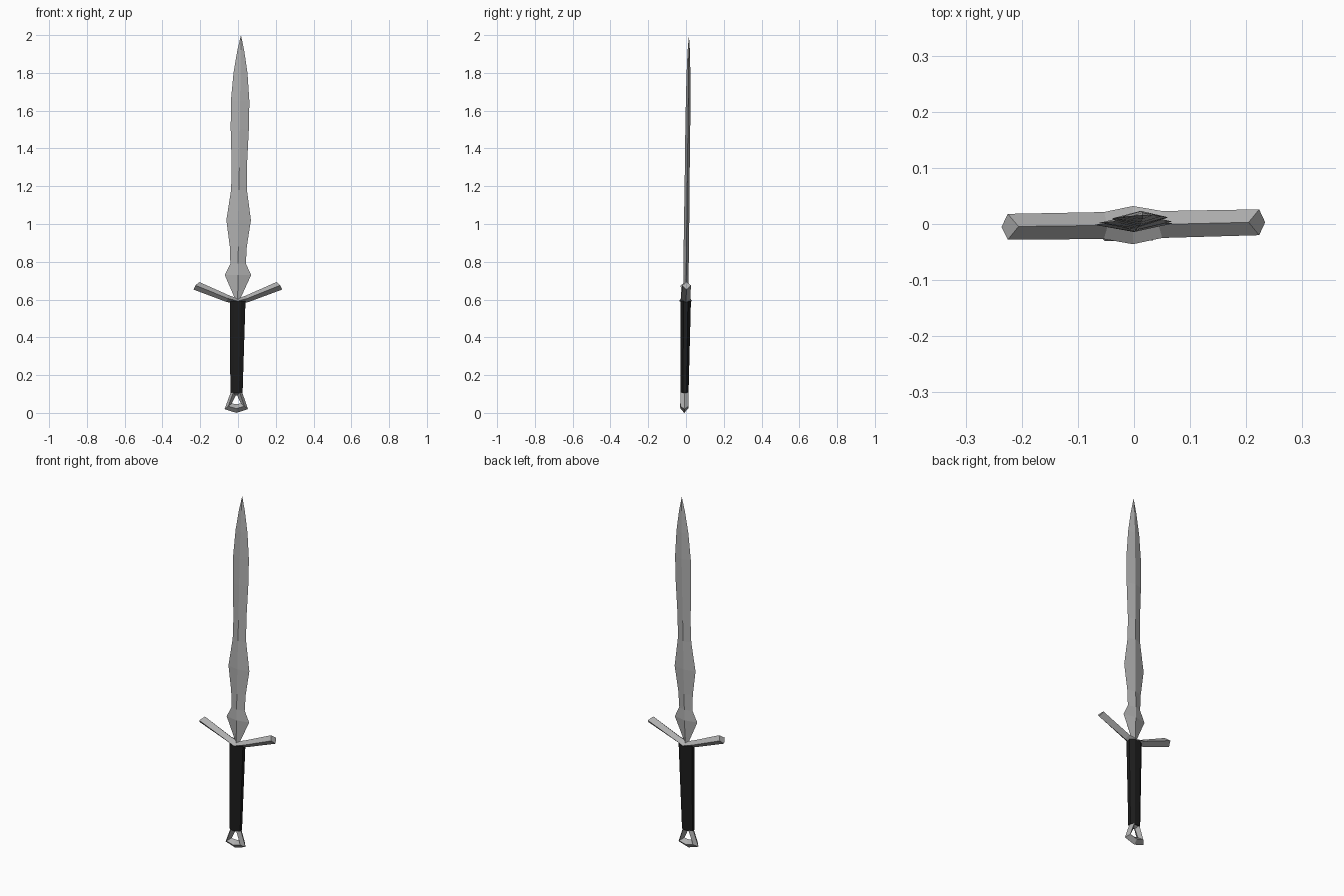
import bpy
import math

if "Cube" in bpy.data.objects:
    bpy.data.objects.remove(bpy.data.objects["Cube"])


def material(name, value):
    m = bpy.data.materials.new(name)
    m.diffuse_color = (value, value, value, 1)
    m.use_nodes = True
    m.node_tree.nodes["Principled BSDF"].inputs["Base Color"].default_value = m.diffuse_color
    return m


STEEL = material("steel grey", 0.43)
LEATHER = material("black leather", 0.012)


def lean(p):
    # the whole sword leans slightly to the right and back
    x, y, z = p
    k = 0.0125 * (z - 0.75)
    return (x + k, y + k + 0.018 * x, z)


def loft(name, rings, mat, closed=False):
    """Skin a list of equal-sized rings; cap the ends or close into a loop."""
    n = len(rings[0])
    verts = [lean(p) for r in rings for p in r]
    count = len(rings)
    faces = []
    for i in range(count if closed else count - 1):
        a, b = i * n, ((i + 1) % count) * n
        for j in range(n):
            k = (j + 1) % n
            faces.append((a + j, a + k, b + k, b + j))
    if not closed:
        faces.append(tuple(reversed(range(n))))
        faces.append(tuple(range((count - 1) * n, count * n)))
    me = bpy.data.meshes.new(name)
    me.from_pydata(verts, [], faces)
    me.materials.append(mat)
    ob = bpy.data.objects.new(name, me)
    bpy.context.collection.objects.link(ob)
    # consistent outward normals
    bpy.context.view_layer.objects.active = ob
    ob.select_set(True)
    bpy.ops.object.mode_set(mode='EDIT')
    bpy.ops.mesh.select_all(action='SELECT')
    bpy.ops.mesh.remove_doubles(threshold=0.0003)
    bpy.ops.mesh.normals_make_consistent(inside=False)
    bpy.ops.object.mode_set(mode='OBJECT')
    ob.select_set(False)
    return ob


# Leaf-shaped blade: diamond sections (height, half width, half thickness)
BLADE = [(0.60, 0.012, 0.012), (0.73, 0.070, 0.014), (0.79, 0.041, 0.014),
         (0.88, 0.045, 0.014), (1.02, 0.065, 0.014), (1.18, 0.042, 0.013),
         (1.30, 0.040, 0.013), (1.50, 0.048, 0.013), (1.65, 0.049, 0.012),
         (1.80, 0.037, 0.010), (1.92, 0.018, 0.006), (2.00, 0.0, 0.0)]
loft("blade", [[(w, 0, z), (0, t, z), (-w, 0, z), (0, -t, z)]
               for z, w, t in BLADE], STEEL)

# Upswept crossguard: diamond section, thicker at the centre
# (top x, top z, side x, side z, bottom x, bottom z, half depth)
HALF = [(0.205, 0.693, 0.224, 0.675, 0.235, 0.653, 0.023),
        (0.045, 0.622, 0.052, 0.606, 0.058, 0.587, 0.024)]


def guard_ring(s, st):
    tx, tz, sx, sz, bx, bz, d = st
    return [(s * tx, 0, tz), (s * sx, d, sz), (s * bx, 0, bz), (s * sx, -d, sz)]


centre = guard_ring(1, (0, 0.605, 0, 0.592, 0, 0.575, 0.034))
loft("crossguard", [guard_ring(-1, s) for s in HALF] + [centre]
     + [guard_ring(1, s) for s in reversed(HALF)], STEEL)


# Eight-sided grip, tapering downward
def grip_ring(z, rx, ry):
    return [(rx * math.cos(a), ry * math.sin(a), z)
            for a in (math.pi / 8 + i * math.pi / 4 for i in range(8))]


loft("grip", [grip_ring(0.105, 0.035, 0.023), grip_ring(0.592, 0.045, 0.030)],
     LEATHER)

# Open triangular pommel with a bevelled frame
OUTER = [(-0.030, 0.110), (0.030, 0.110), (0.062, 0.020), (0, 0.0), (-0.062, 0.020)]
INNER = [(-0.004, 0.092), (0.004, 0.092), (0.024, 0.050), (0, 0.046), (-0.024, 0.050)]
rings = []
for (ox, oz), (ix, iz) in zip(OUTER, INNER):
    mx, mz = (ox + ix) / 2, (oz + iz) / 2
    if oz > 0.1:
        mz = 0.108
    rings.append([(ox, 0, oz), (mx, 0.021, mz), (ix, 0, iz), (mx, -0.021, mz)])
loft("pommel", rings, STEEL, closed=True)
